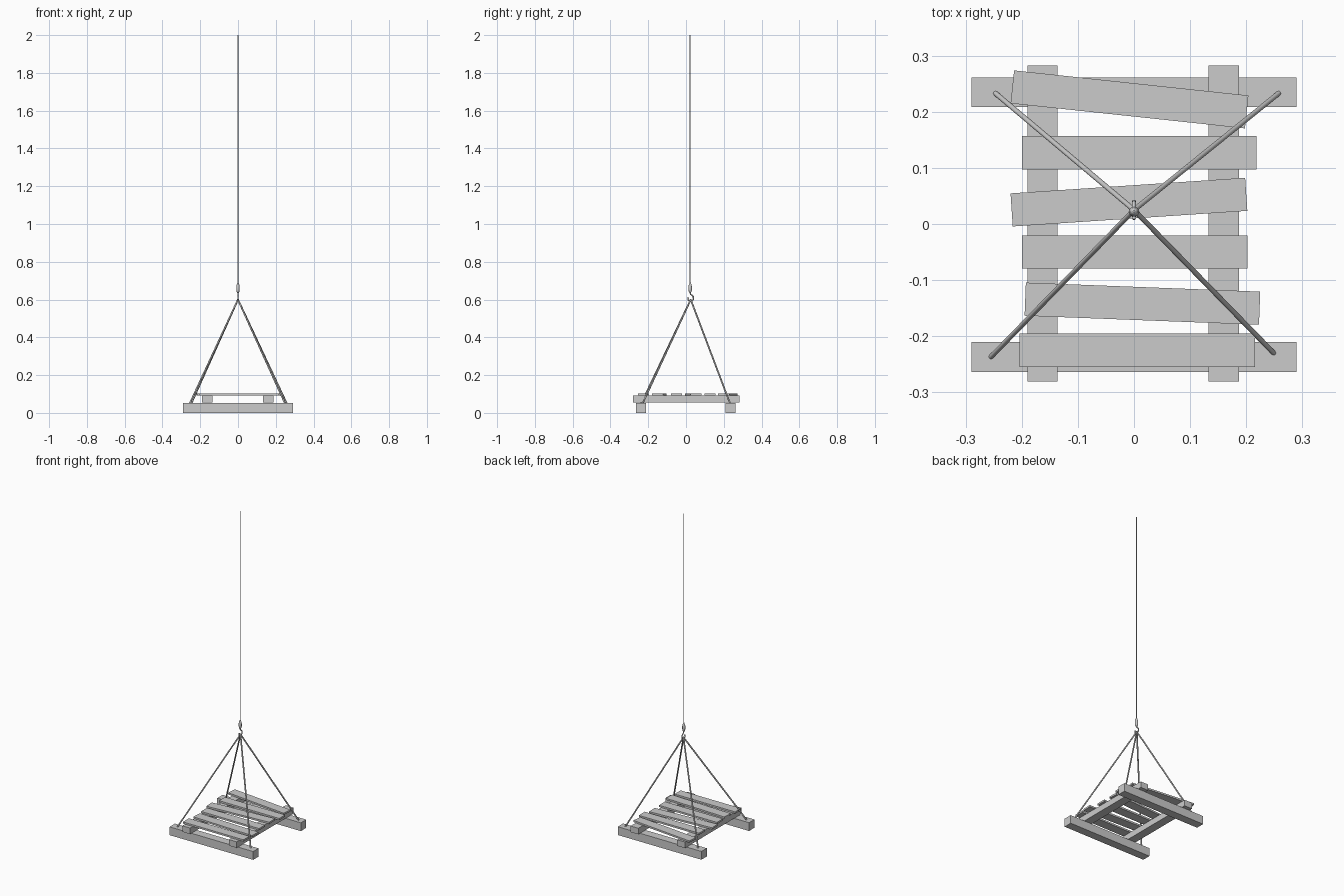
import bpy, bmesh, math
from mathutils import Matrix, Vector

if "Cube" in bpy.data.objects:
    bpy.data.objects.remove(bpy.data.objects["Cube"])


def box(name, center, size, angle=0):
    bm = bmesh.new()
    bmesh.ops.create_cube(bm, size=1)
    bmesh.ops.scale(bm, vec=size, verts=bm.verts)
    me = bpy.data.meshes.new(name)
    bm.to_mesh(me)
    bm.free()
    ob = bpy.data.objects.new(name, me)
    bpy.context.collection.objects.link(ob)
    ob.location = center
    ob.rotation_euler.z = math.radians(angle)
    return ob


def tube(name, points, radius, smooth=False, sides=2):
    cu = bpy.data.curves.new(name, 'CURVE')
    cu.dimensions = '3D'
    cu.bevel_depth = radius
    cu.bevel_resolution = sides
    cu.use_fill_caps = True
    cu.resolution_u = 5
    if smooth:
        sp = cu.splines.new('NURBS')
        sp.use_endpoint_u = True
        sp.order_u = 3
    else:
        sp = cu.splines.new('POLY')
    sp.points.add(len(points) - 1)
    for p, co in zip(sp.points, points):
        p.co = (*co, 1)
    ob = bpy.data.objects.new(name, cu)
    bpy.context.collection.objects.link(ob)
    return ob


# bottom skids
box("front_skid", (0, -0.237, 0.026), (0.58, 0.053, 0.052))
box("back_skid", (0, 0.235, 0.026), (0.58, 0.053, 0.052))

# lengthwise rails
box("left_rail", (-0.163, 0.001, 0.073), (0.054, 0.563, 0.038))
box("right_rail", (0.16, 0.001, 0.073), (0.054, 0.563, 0.038))

# uneven deck slats: x, y, length, angle
slats = [(-0.008, 0.222, 0.42, -6.1), (0.009, 0.127, 0.418, 0),
         (-0.009, 0.039, 0.419, 3.8), (0.001, -0.05, 0.402, 0),
         (0.015, -0.142, 0.418, -2.2), (0.006, -0.225, 0.42, 0)]
for i, (x, y, length, a) in enumerate(slats):
    box(f"deck_slat_{i + 1}", (x, y, 0.097), (length, 0.059, 0.011), a)

# four sling ropes meeting under the hook
apex = (0, 0.025, 0.6)
for i, (x, y) in enumerate([(-0.247, 0.233), (0.258, 0.233),
                            (-0.255, -0.237), (0.249, -0.23)]):
    tube(f"sling_rope_{i + 1}", [(x, y, 0.05), apex], 0.0045)

# hook bent in the side plane
hook = [(0.012, 0.612), (0.010, 0.597), (0.025, 0.592), (0.040, 0.600),
        (0.038, 0.618), (0.024, 0.628), (0.022, 0.640)]
tube("hook", [(0, y, z) for y, z in hook], 0.0035, True)

# tapered hook weight, lathed from a profile
profile = [(0.003, 0.634), (0.007, 0.641), (0.009, 0.652), (0.009, 0.668),
           (0.007, 0.680), (0.003, 0.690)]
bm = bmesh.new()
n = 12
rings = [[bm.verts.new((r * math.cos(k * math.tau / n),
                        0.022 + r * math.sin(k * math.tau / n), z))
          for k in range(n)] for r, z in profile]
for a, b in zip(rings, rings[1:]):
    for k in range(n):
        j = (k + 1) % n
        bm.faces.new((a[k], a[j], b[j], b[k]))
bm.faces.new(rings[0][::-1])
bm.faces.new(rings[-1])
me = bpy.data.meshes.new("hook_weight")
bm.to_mesh(me)
bm.free()
me.shade_smooth()
bpy.context.collection.objects.link(bpy.data.objects.new("hook_weight", me))

# hoist cable
tube("hoist_cable", [(0, 0.022, 0.685), (0, 0.022, 2.0)], 0.0025)
